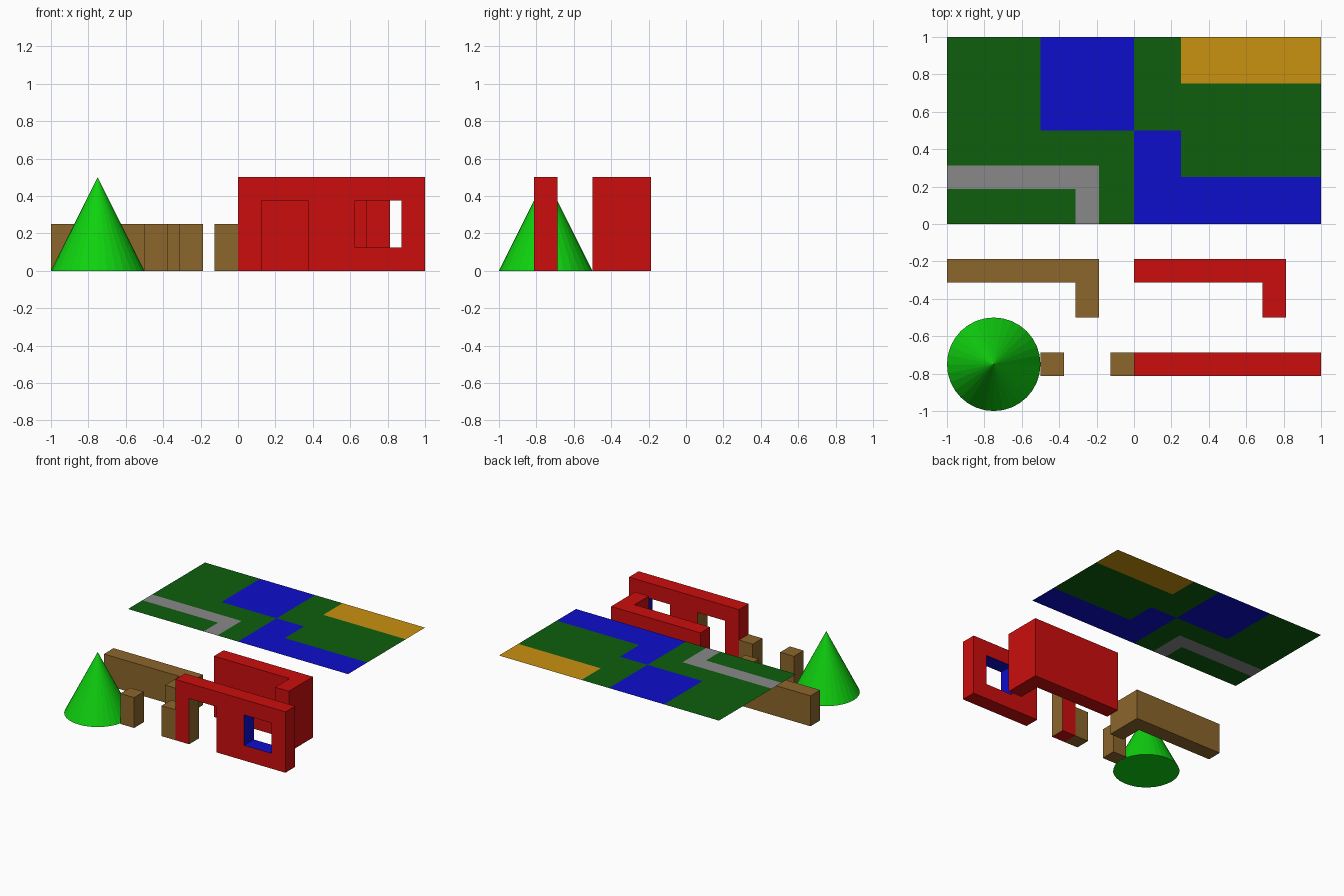
import bpy, bmesh, math
from mathutils import Vector

if "Cube" in bpy.data.objects:
    bpy.data.objects.remove(bpy.data.objects["Cube"])


def material(name, r, g, b):
    lin = lambda c: ((c / 255 + 0.055) / 1.055) ** 2.4 if c > 10 else c / 255 / 12.92
    m = bpy.data.materials.new(name)
    m.diffuse_color = (lin(r), lin(g), lin(b), 1)
    m.use_nodes = True
    m.node_tree.nodes["Principled BSDF"].inputs["Base Color"].default_value = m.diffuse_color
    return m


red = material("red", 204, 13, 13)
blue = material("blue", 13, 13, 204)
brown = material("brown", 140, 102, 44)
grass = material("dark green", 14, 95, 14)
leaf = material("bright green", 15, 210, 15)
gold = material("gold", 201, 146, 16)
grey = material("grey", 136, 136, 136)


def finish(name, bm, mats):
    mesh = bpy.data.meshes.new(name)
    bm.to_mesh(mesh)
    bm.free()
    for m in mats:
        mesh.materials.append(m)
    obj = bpy.data.objects.new(name, mesh)
    bpy.context.collection.objects.link(obj)
    return obj


def cells(us, vs, keep, place):
    """Rectangular sheet of cells between the cuts; keep(u, v) drops holes."""
    bm = bmesh.new()
    grid = [[bm.verts.new(place(u, v)) for v in vs] for u in us]
    for i in range(len(us) - 1):
        for j in range(len(vs) - 1):
            if keep((us[i] + us[i + 1]) / 2, (vs[j] + vs[j + 1]) / 2):
                bm.faces.new((grid[i][j], grid[i + 1][j],
                              grid[i + 1][j + 1], grid[i][j + 1]))
    bmesh.ops.delete(bm, geom=[v for v in bm.verts if not v.link_faces], context='VERTS')
    return bm


def extrude(bm, vec):
    geom = bmesh.ops.extrude_face_region(bm, geom=bm.faces[:], use_keep_orig=True)["geom"]
    moved = [g for g in geom if isinstance(g, bmesh.types.BMVert)]
    bmesh.ops.translate(bm, verts=moved, vec=vec)
    bmesh.ops.recalc_face_normals(bm, faces=bm.faces[:])


def prism(name, outline, height, mat):
    bm = bmesh.new()
    bm.faces.new([bm.verts.new((x, y, 0)) for x, y in outline])
    extrude(bm, Vector((0, 0, height)))
    return finish(name, bm, [mat])


def inside(u, v, u0, u1, v0, v1):
    return u0 < u < u1 and v0 < v < v1


# Shared plan lines, on a sixteenth grid
A, B = 3 / 16, 5 / 16
Y0, Y1 = -13 / 16, -11 / 16


# L-shaped walls
def corner_wall(name, x_start, x_end, height, mat):
    t = 1 / 8
    prism(name, [(x_start, -A), (x_start, -B), (x_end - t, -B),
                 (x_end - t, -0.5), (x_end, -0.5), (x_end, -A)], height, mat)


corner_wall("low_corner_wall", -1, -A, 0.25, brown)
corner_wall("tall_corner_wall", 0, 13 / 16, 0.5, red)

# Gate posts
for name, x in (("left_post", -0.5), ("right_post", -0.125)):
    prism(name, [(x, Y0), (x + 0.125, Y0), (x + 0.125, Y1), (x, Y1)], 0.25, brown)

# Front wall with doorway and window; the reveals have their own colours
door = (0.125, 0.375, 0, 0.375)
window = (0.625, 0.875, 0.125, 0.375)
bm = cells([0, 0.125, 0.375, 0.625, 0.875, 1], [0, 0.125, 0.375, 0.5],
           lambda x, z: not inside(x, z, *door) and not inside(x, z, *window),
           lambda x, z: (x, Y0, z))
extrude(bm, Vector((0, Y1 - Y0, 0)))
for f in bm.faces:
    if abs(f.normal.y) < 0.5:
        p = f.calc_center_median() + f.normal * 0.02
        if inside(p.x, p.z, *window):
            f.material_index = 1
        elif inside(p.x, p.z, *door):
            f.material_index = 2
finish("front_wall", bm, [red, blue, brown])

# Cone tree
bm = bmesh.new()
bmesh.ops.create_cone(bm, cap_ends=True, segments=32, radius1=0.25, radius2=0, depth=0.5)
bmesh.ops.translate(bm, verts=bm.verts[:], vec=(-0.75, -0.75, 0.25))
finish("cone_tree", bm, [leaf])

# Floating map sheet, level with the wall tops: patches as (material, x0, x1, y0, y1)
patches = [(1, -0.5, 0, 0.5, 1), (1, 0, 0.25, 0, 0.5), (1, 0.25, 1, 0, 0.25),
           (2, 0.25, 1, 0.75, 1), (3, -1, -A, A, B), (3, -B, -A, 0, A)]
bm = cells([-1, -0.5, -B, -A, 0, 0.25, 1], [0, A, 0.25, B, 0.5, 0.75, 1],
           lambda x, y: True, lambda x, y: (x, y, 0.5))
for f in bm.faces:
    c = f.calc_center_median()
    for index, *area in patches:
        if inside(c.x, c.y, *area):
            f.material_index = index
finish("map_sheet", bm, [grass, blue, gold, grey])
